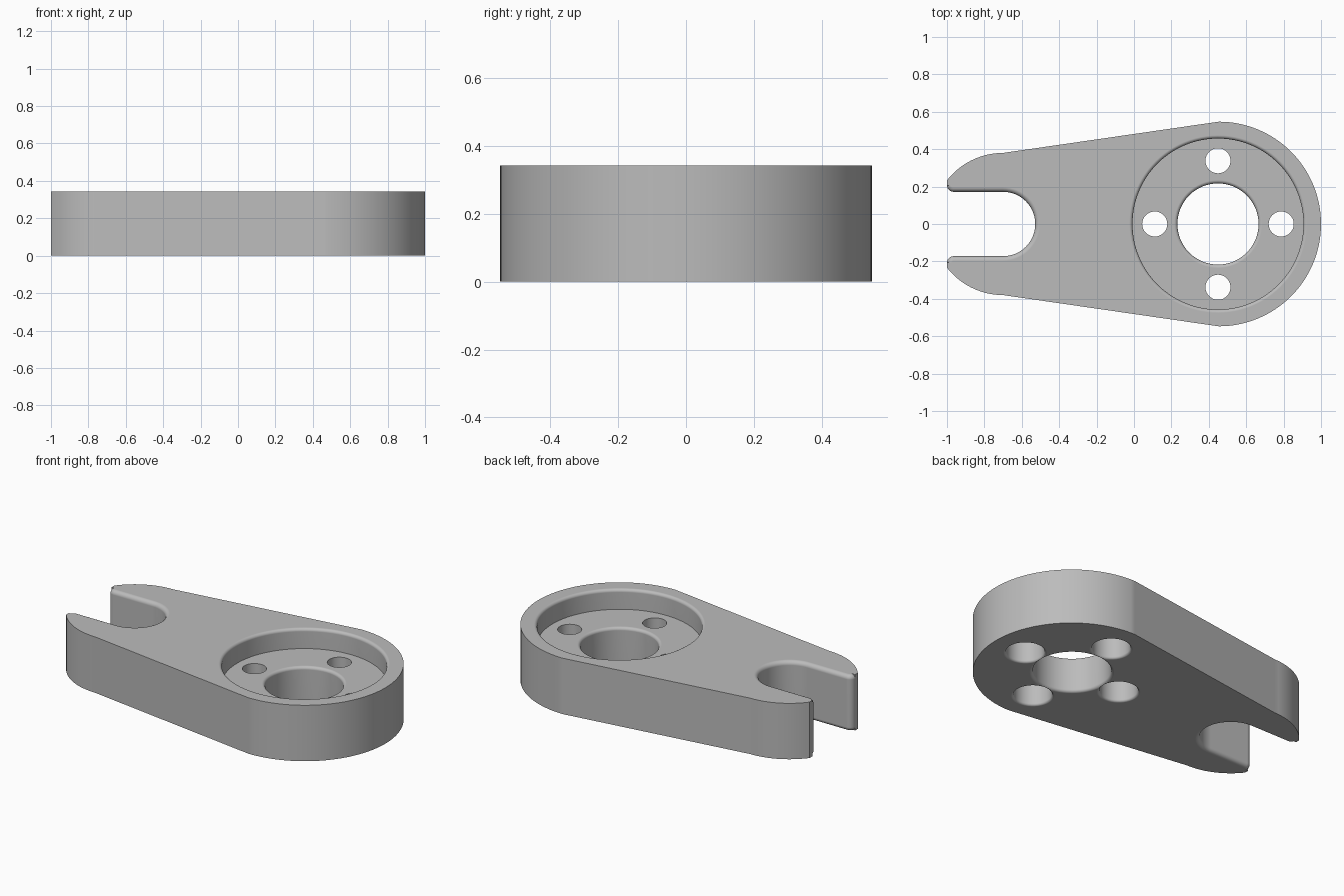
import bpy, bmesh
from math import sin, cos, pi, acos

cube = bpy.data.objects.get("Cube")
if cube:
    bpy.data.objects.remove(cube, do_unlink=True)

HEIGHT, FLOOR = 0.342, 0.22      # plate thickness, level of the pocket floor
HUB_X, HUB_R = 0.453, 0.547      # wide round end
FORK_X, FORK_R = -0.70, 0.38     # narrow forked end
SLOT_R, TIP_R = 0.172, 0.035
BOLT_OFFSET = 0.338

grey = bpy.data.materials.new("plain grey")
grey.use_nodes = True
grey.diffuse_color = (0.5, 0.5, 0.5, 1)
grey.node_tree.nodes["Principled BSDF"].inputs["Base Color"].default_value = grey.diffuse_color


def arc(cx, cy, r, start, end, n):
    return [(cx + r * cos(start + (end - start) * i / n),
             cy + r * sin(start + (end - start) * i / n)) for i in range(n + 1)]


def loft(name, layers):
    """Solid through stacked outlines; layers = [(outline, z), ...]."""
    bm = bmesh.new()
    rings = [[bm.verts.new((x, y, z)) for x, y in outline] for outline, z in layers]
    n = len(rings[0])
    for low, high in zip(rings, rings[1:]):
        for i in range(n):
            j = (i + 1) % n
            bm.faces.new((low[i], low[j], high[j], high[i]))
    bm.faces.new(rings[0])
    bm.faces.new(rings[-1])
    bmesh.ops.recalc_face_normals(bm, faces=bm.faces)
    mesh = bpy.data.meshes.new(name)
    bm.to_mesh(mesh)
    bm.free()
    mesh.materials.append(grey)
    obj = bpy.data.objects.new(name, mesh)
    bpy.context.collection.objects.link(obj)
    return obj


def rounded(bottom, top, low_fillet, high_fillet, steps=5):
    """(offset, z) pairs for a cut whose mouths flare outwards."""
    pairs = []
    if low_fillet:
        pairs.append((low_fillet, bottom - 0.1))
        for i in range(steps + 1):
            a = pi / 2 * i / steps
            pairs.append((low_fillet * (1 - sin(a)), bottom + low_fillet * (1 - cos(a))))
    else:
        pairs.append((0, bottom))
    if high_fillet:
        for i in range(steps + 1):
            a = pi / 2 * i / steps
            pairs.append((high_fillet * (1 - cos(a)), top - high_fillet * (1 - sin(a))))
        pairs.append((high_fillet, top + 0.3))
    else:
        pairs.append((0, top))
    return pairs


def round_cut(name, x, y, r, pairs, n=64):
    return loft(name, [(arc(x, y, r + d, 0, 2 * pi, n)[:-1], z) for d, z in pairs])


def slot_outline(d):
    """Open-ended slot grown by d, with rounded fork tips."""
    edge = SLOT_R + TIP_R
    tip_x = -1 + TIP_R
    return ([(-1.1, -edge)]
            + arc(tip_x, -edge, TIP_R - d, pi, pi / 2, 6)
            + arc(FORK_X, 0, SLOT_R + d, -pi / 2, pi / 2, 32)
            + arc(tip_x, edge, TIP_R - d, -pi / 2, -pi, 6)
            + [(-1.1, edge)])


# Tapered plate outline
tip = acos((-1 - FORK_X) / FORK_R)
outline = (arc(HUB_X, 0, HUB_R, -pi / 2, pi / 2, 64)
           + arc(FORK_X, 0, FORK_R, pi / 2, tip, 12)
           + arc(FORK_X, 0, FORK_R, -tip, -pi / 2, 12))
plate = loft("forked_plate", [(outline, 0), (outline, HEIGHT)])

# Pocket, centre bore and fork slot
cutters = [
    round_cut("pocket_cut", HUB_X - 0.004, 0, 0.457, rounded(FLOOR, HEIGHT, 0, 0.018), 96),
    round_cut("bore_cut", HUB_X - 0.004, 0, 0.217, rounded(0, FLOOR, 0.018, 0.018)),
    loft("slot_cut", [(slot_outline(d), z) for d, z in rounded(0, HEIGHT, 0.025, 0.025)]),
]
# Four bolt holes, counterbored from below
for k in range(4):
    x = HUB_X - 0.004 + BOLT_OFFSET * cos(k * pi / 2)
    y = BOLT_OFFSET * sin(k * pi / 2)
    cutters.append(round_cut("bolt_hole_cut", x, y, 0.067, rounded(-0.1, FLOOR + 0.1, 0, 0), 40))
    cutters.append(round_cut("counterbore_cut", x, y, 0.107, rounded(0, 0.13, 0.014, 0), 40))

bpy.ops.object.select_all(action='DESELECT')
bpy.context.view_layer.objects.active = plate
plate.select_set(True)
for cutter in cutters:
    mod = plate.modifiers.new("cut", 'BOOLEAN')
    mod.operation = 'DIFFERENCE'
    mod.solver = 'EXACT'
    mod.object = cutter
    bpy.ops.object.modifier_apply(modifier=mod.name)
    bpy.data.objects.remove(cutter, do_unlink=True)

# Smooth curved walls, crisp flat faces
bpy.ops.object.shade_smooth_by_angle(angle=pi / 6)
weighted = plate.modifiers.new("flat_faces", 'WEIGHTED_NORMAL')
weighted.keep_sharp = True
